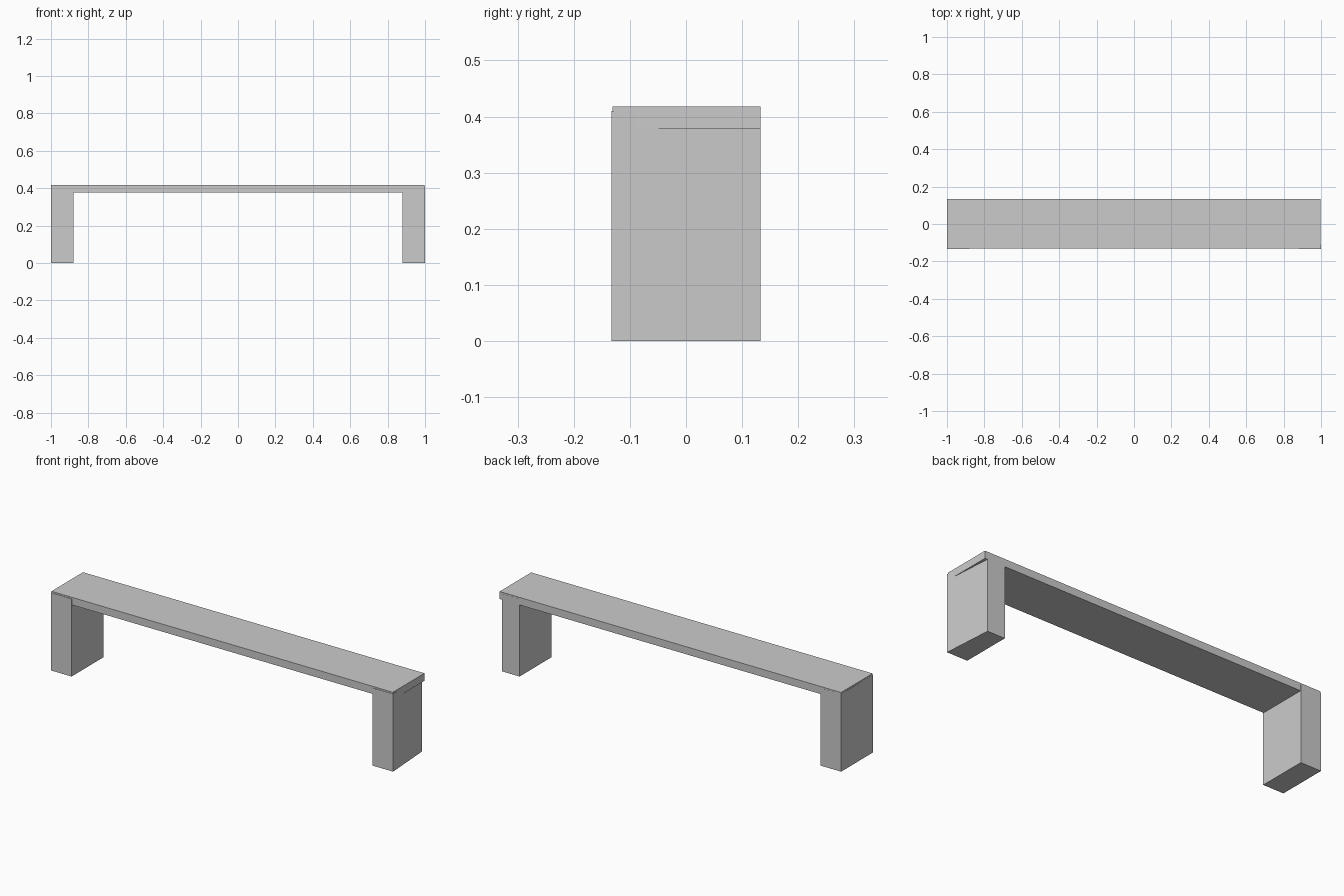
import bpy

if "Cube" in bpy.data.objects:
    bpy.data.objects.remove(bpy.data.objects["Cube"])


def prism(name, outline, z0, z1):
    """Extrude a plan outline (counter-clockwise xy points) from z0 to z1."""
    n = len(outline)
    verts = [(x, y, z) for z in (z0, z1) for x, y in outline]
    faces = [tuple(reversed(range(n))), tuple(range(n, 2 * n))]
    faces += [(i, (i + 1) % n, n + (i + 1) % n, n + i) for i in range(n)]
    mesh = bpy.data.meshes.new(name)
    mesh.from_pydata(verts, [], faces)
    obj = bpy.data.objects.new(name, mesh)
    bpy.context.collection.objects.link(obj)
    return obj


HALF_DEPTH = 0.133


def leg(name, inner_x, front_x, back_x):
    """Block leg whose outer face may taper towards the back."""
    d = HALF_DEPTH
    pts = [(inner_x, -d), (front_x, -d), (back_x, d), (inner_x, d)]
    if front_x < inner_x:
        pts.reverse()
    prism(name, pts, 0.0, 0.41)


# Long bench top
prism("bench_top", [(-0.999, -0.131), (0.997, -0.131),
                    (0.997, 0.1325), (-0.999, 0.1325)], 0.378, 0.418)

# Block legs; the right one narrows at the back, leaving the top overhanging
leg("left_leg", -0.88, -1.0, -1.0)
leg("right_leg", 0.88, 1.0, 0.982)
